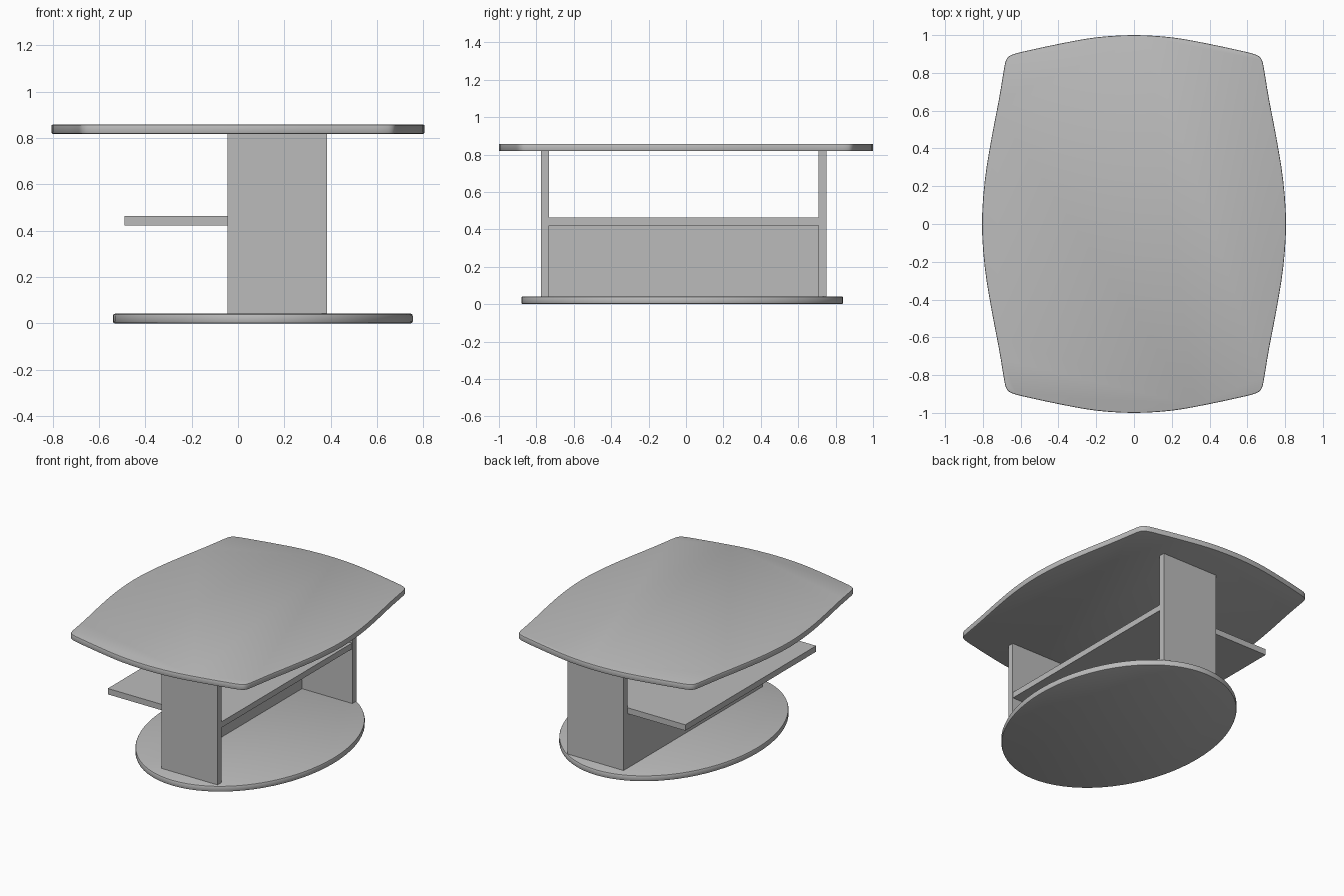
import bpy
import bmesh
import math
from mathutils import Vector

cube = bpy.data.objects.get("Cube")
if cube:
    bpy.data.objects.remove(cube, do_unlink=True)

grey = bpy.data.materials.new("plain grey")
grey.use_nodes = True
colour = (0.5, 0.5, 0.5, 1)
grey.diffuse_color = colour
grey.node_tree.nodes["Principled BSDF"].inputs["Base Color"].default_value = colour


def finish(name, bm):
    bmesh.ops.recalc_face_normals(bm, faces=bm.faces)
    mesh = bpy.data.meshes.new(name)
    bm.to_mesh(mesh)
    bm.free()
    mesh.materials.append(grey)
    obj = bpy.data.objects.new(name, mesh)
    bpy.context.collection.objects.link(obj)
    return obj


def board(name, x, y, z):
    """Square-edged board spanning three (low, high) ranges."""
    bm = bmesh.new()
    bmesh.ops.create_cube(bm, size=1)
    for v in bm.verts:
        v.co = [lo + (c + 0.5) * (hi - lo) for c, (lo, hi) in zip(v.co, (x, y, z))]
    return finish(name, bm)


def slab(name, outline, z0, z1, bevel):
    """Flat slab from a closed outline, with eased top and bottom rims."""
    bm = bmesh.new()
    base = bm.faces.new([bm.verts.new((x, y, z0)) for x, y in outline])
    up = bmesh.ops.extrude_face_region(bm, geom=[base], use_keep_orig=True)["geom"]
    for v in up:
        if isinstance(v, bmesh.types.BMVert):
            v.co.z = z1
    obj = finish(name, bm)
    mod = obj.modifiers.new("eased_rim", "BEVEL")
    mod.width = bevel
    mod.segments = 2
    mod.angle_limit = math.radians(50)
    bpy.ops.object.select_all(action="DESELECT")
    obj.select_set(True)
    bpy.context.view_layer.objects.active = obj
    bpy.ops.object.modifier_apply(modifier=mod.name)
    bpy.ops.object.shade_smooth_by_angle(angle=math.radians(30))
    return obj


def smooth_loop(points, steps):
    """Closed Catmull-Rom curve through the points."""
    pts = [Vector(p) for p in points]
    n = len(pts)
    out = []
    for i in range(n):
        a, b, c, d = (pts[(i + k) % n] for k in (-1, 0, 1, 2))
        for s in range(steps):
            t = s / steps
            out.append(0.5 * (2 * b + (c - a) * t + (2 * a - 5 * b + 4 * c - d) * t ** 2
                              + (3 * b - a - 3 * c + d) * t ** 3))
    return out


# Table top: one quarter of the outline, mirrored both ways
quarter = [(0.805, 0), (0.79, 0.23), (0.755, 0.45), (0.715, 0.66), (0.69, 0.81),
           (0.68, 0.86), (0.665, 0.885), (0.635, 0.9), (0.58, 0.914),
           (0.39, 0.955), (0.2, 0.988), (0, 1)]
half = quarter + [(-x, y) for x, y in quarter[-2::-1]]
outline = half + [(x, -y) for x, y in half[-2:0:-1]]
slab("table_top", smooth_loop(outline, 3), 0.818, 0.858, 0.006)

# Oval base, set to one side of the top
oval = [(0.107 + 0.647 * math.cos(a), -0.02 + 0.86 * math.sin(a))
        for a in (math.tau * i / 72 for i in range(72))]
slab("oval_base", oval, 0, 0.042, 0.009)

# Upright end panels
board("front_leg", (-0.045, 0.385), (-0.775, -0.732), (0.042, 0.818))
board("back_leg", (-0.045, 0.385), (0.708, 0.751), (0.042, 0.818))

# Shelf and the brace beneath it
board("shelf", (-0.49, 0.383), (-0.732, 0.708), (0.422, 0.463))
board("brace_panel", (-0.045, -0.003), (-0.732, 0.708), (0.042, 0.422))
